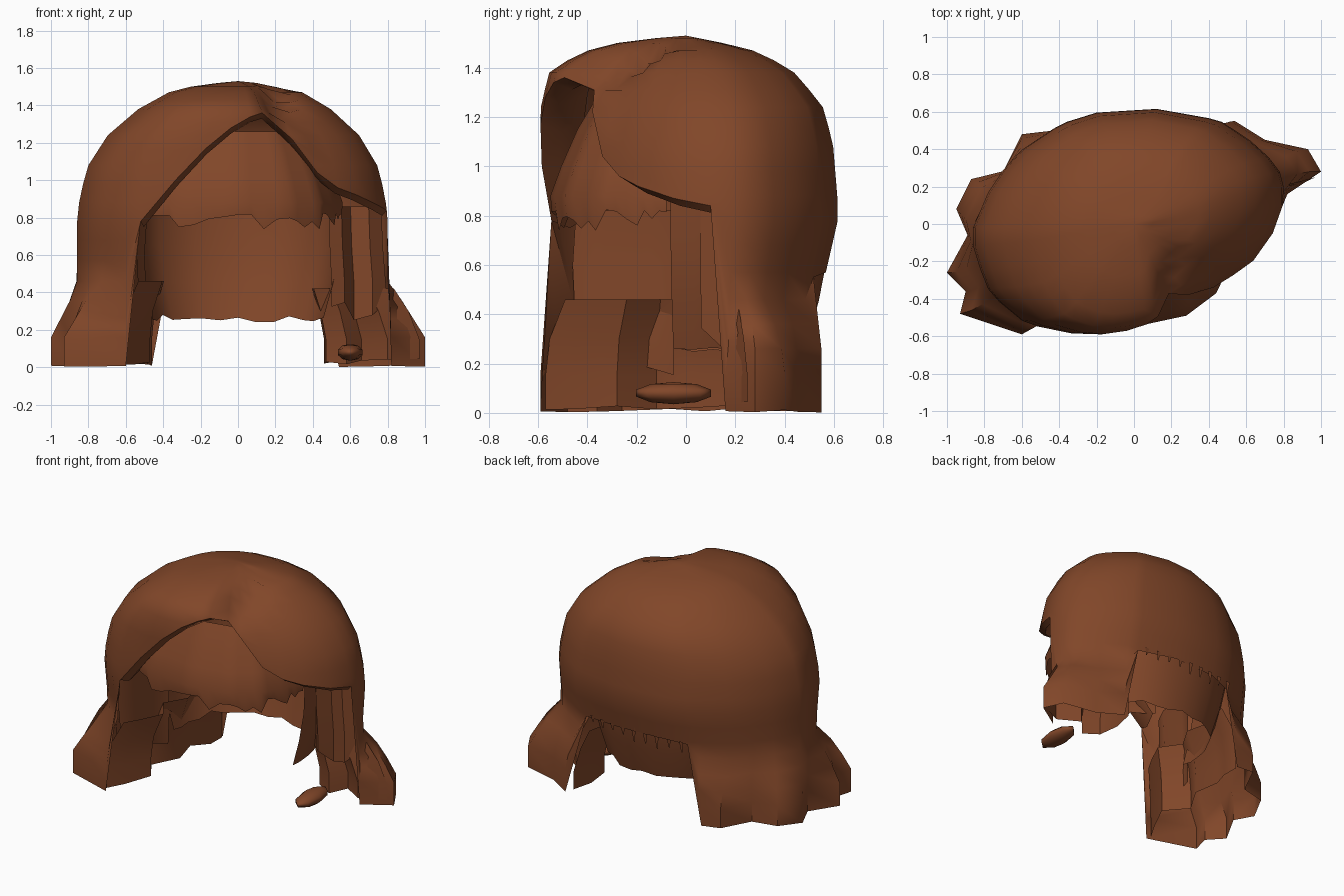
import bpy, math, random

if "Cube" in bpy.data.objects:
    bpy.data.objects.remove(bpy.data.objects["Cube"])
random.seed(4)

mat = bpy.data.materials.new("brown_hair")
mat.diffuse_color = (0.22, 0.062, 0.022, 1)
mat.use_nodes = True
mat.node_tree.nodes["Principled BSDF"].inputs["Base Color"].default_value = mat.diffuse_color


def lerp(table, v):
    """Linear lookup in a list of (key, value) sorted by rising key."""
    if v <= table[0][0]:
        return table[0][1]
    for (a, fa), (b, fb) in zip(table, table[1:]):
        if v <= b:
            return fa + (fb - fa) * (v - a) / (b - a)
    return table[-1][1]


def sheet(name, columns, closed=False):
    """Quad sheet from equally long columns of points."""
    n, m = len(columns), len(columns[0])
    verts = [p for col in columns for p in col]
    faces = []
    for i in range(n if closed else n - 1):
        k = (i + 1) % n
        for j in range(m - 1):
            faces.append((i * m + j, i * m + j + 1, k * m + j + 1, k * m + j))
    me = bpy.data.meshes.new(name)
    me.from_pydata(verts, [], faces)
    me.materials.append(mat)
    ob = bpy.data.objects.new(name, me)
    bpy.context.collection.objects.link(ob)
    bpy.context.view_layer.objects.active = ob
    ob.select_set(True)
    bpy.ops.object.mode_set(mode='EDIT')
    bpy.ops.mesh.select_all(action='SELECT')
    bpy.ops.mesh.remove_doubles(threshold=0.0005)
    bpy.ops.mesh.normals_make_consistent(inside=False)
    bpy.ops.object.mode_set(mode='OBJECT')
    bpy.ops.object.shade_smooth_by_angle(angle=math.radians(50))
    ob.select_set(False)
    return ob


# Main hair shell: plan x, y, hem height, and for the locks the x, y at the tip
plan = [(.80, .10, .84), (.80, .20, .03, .82, .16), (.78, .28, .03, 1.0, .28),
        (.72, .36, .03, .93, .40), (.62, .45, .03, .70, .45), (.47, .55, .03, .54, .55),
        (.40, .57, .55), (.12, .62, .57), (-.20, .60, .57), (-.36, .55, .55),
        (-.42, .52, .03, -.46, .49), (-.60, .40, .03, -.60, .48), (-.70, .29, .03, -.70, .28),
        (-.78, .17, .03, -.87, .24), (-.86, -.02, .03, -.95, .08), (-.86, -.12, .03, -.89, -.06),
        (-.82, -.25, .03, -1.0, -.26), (-.78, -.35, .03, -.90, -.36),
        (-.72, -.42, .03, -.93, -.48), (-.60, -.52, .03, -.60, -.59),
        (-.52, -.55, .78), (-.35, -.59, 1.00), (-.20, -.60, 1.17), (-.05, -.59, 1.28),
        (.10, -.57, 1.34), (.20, -.55, 1.36), (.26, -.50, 1.31), (.35, -.46, 1.22),
        (.45, -.36, 1.04), (.55, -.28, .96), (.65, -.20, .92), (.75, -.05, .87)]
side = [(.80, 1), (.93, .98), (1.08, .93), (1.24, .81), (1.38, .62),
        (1.47, .43), (1.51, .25), (1.53, 0)]
back = [(.80, 1), (1.10, .96), (1.25, .89), (1.40, .68), (1.48, .40), (1.53, 0)]
brow = [(.80, 1), (1.25, .98), (1.39, .92), (1.43, .80), (1.47, .66), (1.51, .40), (1.53, 0)]
flare = [(.0, 1), (.16, 1), (.37, .40), (.47, 0)]
pinch = [(.25, 0), (.45, 1), (.80, 0)]
levels = [1.53, 1.52, 1.50, 1.47, 1.43, 1.38, 1.31, 1.24, 1.16, 1.08, .98, .88,
          .78, .68, .57, .46, .36, .26, .16, .0]


def shell_point(p, z):
    px, py = p[:2]
    s = lerp(side, z)
    x = px * s
    if py > 0:
        f = lerp(back, z)
    else:
        # full forelock on the left, flatter lobe right of the parting
        k = max(0, min(1, (.27 - px) / .08)) * min(1, -py / .4)
        f = s + (lerp(brow, z) - s) * k
    y = py * f * (1 - .13 * lerp(pinch, z))
    if len(p) > 3:
        a = lerp(flare, z)
        x += (p[3] - x) * a
        y += (p[4] - y) * a
    front = max(0, min(1, (.10 - y) / .25))
    groove = math.exp(-((x - .22) / .05) ** 2) * .07 * front if z > 1.36 else 0
    return x, y, z - groove


cols = []
for p in plan:
    hem = p[2] if p[2] > .1 else random.uniform(.0, .03)
    cols.append([shell_point(p, max(z, hem)) for z in levels])
sheet("hair_shell", cols, closed=True)

# Underside of the swept front, folding in from the hem
fold = []
for p in plan[20:] + plan[:1]:
    x, y, z = shell_point(p, p[2])
    fold.append([(x, y, z), (x * .97, y * .9 + .02, z - .03), (x * .92, y * .75 + .03, z + .02)])
sheet("front_fold", fold)


def ribbon(name, path, levels, jag=0.0):
    """Hanging sheet: plan path, and (z, scale) levels from top to hem."""
    cols = []
    for i, (x, y) in enumerate(path):
        col = [(x * s, y * s, z) for z, s in levels]
        lx, ly, lz = col[-1]
        col[-1] = (lx, ly, lz + random.uniform(-1, 1) * jag)
        cols.append(col)
    return sheet(name, cols)


def resample(path, n):
    xs = [(i, p[0]) for i, p in enumerate(path)]
    ys = [(i, p[1]) for i, p in enumerate(path)]
    m = len(path) - 1
    return [(lerp(xs, m * i / n), lerp(ys, m * i / n)) for i in range(n + 1)]


# Jagged fringe below the swept front
ribbon("fringe", resample([(-.52, -.40), (-.32, -.50), (0, -.55), (.28, -.49),
                           (.44, -.37), (.52, -.20), (.56, -.08)], 24),
       [(1.26, .68), (1.15, .80), (1.0, .92), (.88, 1.0), (.78, .99)], .05)

# Nape layer wrapping round the neck
ribbon("nape_layer", resample([(.53, -.06), (.53, .15), (.45, .38), (.25, .52), (0, .56),
                               (-.25, .52), (-.45, .38), (-.53, .15), (-.53, -.06)], 18),
       [(.86, 1.05), (.65, 1.03), (.45, .96), (.26, .86)], .02)

# Inner faces of the side locks
ribbon("left_lock_inner", [(-.62, -.57), (-.55, -.45), (-.47, -.28), (-.58, -.12),
                           (-.48, .05), (-.52, .22), (-.46, .36), (-.46, .48)],
       [(.46, .86), (.30, .97), (.15, 1.0), (.02, 1.0)], .015)
ribbon("left_lock_strand", [(-.60, -.46), (-.54, -.34), (-.56, -.18), (-.50, -.05)],
       [(.82, .97), (.60, 1.0), (.40, .98), (.18, 1.0)], .05)
ribbon("right_lock_inner", [(.49, .53), (.46, .38), (.47, .22), (.58, .17),
                            (.66, .26), (.80, .17), (.97, .25)],
       [(.42, .86), (.30, .94), (.15, 1.0), (.03, 1.0)], .015)
ribbon("right_lock_strand", [(.50, .14), (.57, .06), (.62, .16), (.72, .14), (.79, .20)],
       [(.86, .97), (.65, .98), (.45, 1.0), (.30, 1.0)], .05)

# Fine wisps under the back hem
for i in range(9):
    x = -.34 + i * .085
    y = .575 - .3 * x * x
    d = random.uniform(.03, .08)
    sheet("back_wisp", [[(x - .015, y, .58), (x - .004, y - .01, .57 - d)],
                        [(x + .015, y, .58), (x + .004, y - .01, .57 - d)]])

# Loose tip beside the right lock
bpy.ops.mesh.primitive_uv_sphere_add(segments=8, ring_count=5, location=(.60, -.05, .08))
tip = bpy.context.object
tip.name = "loose_tip"
tip.scale = (.07, .16, .045)
tip.data.materials.append(mat)
bpy.ops.object.shade_smooth_by_angle(angle=math.radians(50))
